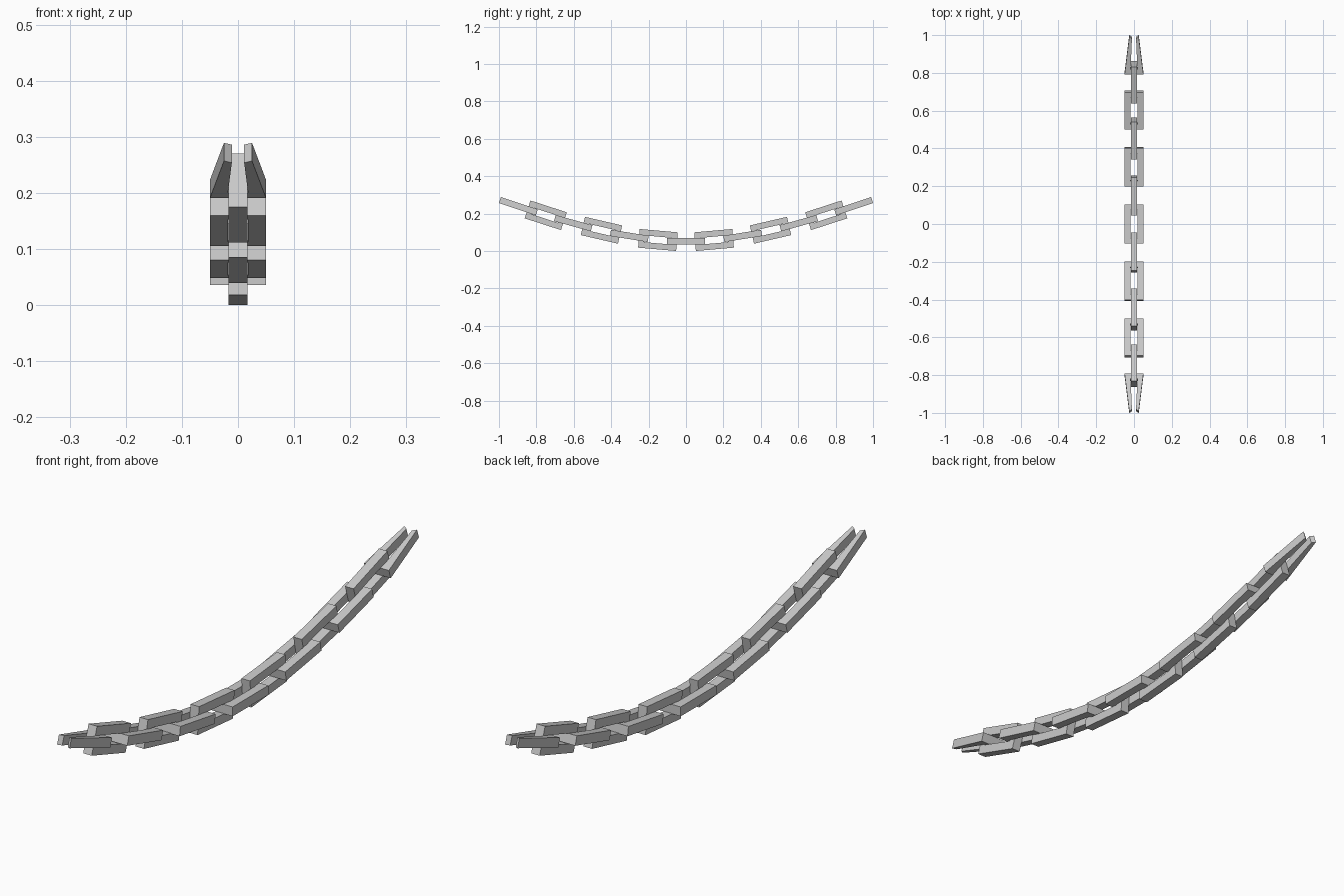
import bpy, bmesh, math
from mathutils import Matrix

if "Cube" in bpy.data.objects:
    bpy.data.objects.remove(bpy.data.objects["Cube"])

THICK = 0.034                      # bar thickness
OUT, INN = 0.05, 0.018             # outer / inner half width of a link
HALF, CROSS = 0.102, 0.028         # half length, end bar length


def make_part(name, points, faces, y, z, angle, roll):
    """Extrude a flat outline, roll it about the chain axis, pitch it along the curve."""
    bm = bmesh.new()
    verts = [bm.verts.new((px, py, -THICK / 2)) for px, py in points]
    flat = [bm.faces.new([verts[i] for i in f]) for f in faces]
    ext = bmesh.ops.extrude_face_region(bm, geom=flat)
    top = [g for g in ext["geom"] if isinstance(g, bmesh.types.BMVert)]
    bmesh.ops.translate(bm, verts=top, vec=(0, 0, THICK))
    # make sure the starting side is closed
    bm.verts.ensure_lookup_table()
    for f in faces:
        if not bm.faces.get([verts[i] for i in f]):
            bm.faces.new([verts[i] for i in f])
    bmesh.ops.recalc_face_normals(bm, faces=bm.faces)
    mesh = bpy.data.meshes.new(name)
    bm.to_mesh(mesh)
    bm.free()
    obj = bpy.data.objects.new(name, mesh)
    bpy.context.collection.objects.link(obj)
    half_turn = Matrix.Rotation(math.pi if y < 0 else 0, 4, 'Z')
    obj.matrix_world = (Matrix.Translation((0, y, z)) @ half_turn
                        @ Matrix.Rotation(math.radians(angle), 4, 'X')
                        @ Matrix.Rotation(math.radians(roll), 4, 'Y'))
    return obj


def rect(hx, hy):
    return [(-hx, -hy), (hx, -hy), (hx, hy), (-hx, hy)]


# closed rectangular link: outer and inner loop joined by a ring of four faces
LINK = rect(OUT, HALF) + rect(INN, HALF - CROSS)
RING = [(i, (i + 1) % 4, (i + 1) % 4 + 4, i + 4) for i in range(4)]

# open end link: cross bar with two tapering prongs
SIDE = [(OUT, 0), (0.025, 0.208), (0.011, 0.198), (INN, CROSS)]
END = SIDE + [(-px, py) for px, py in reversed(SIDE)]
END_FACES = [(0, 3, 4, 7), (0, 1, 2, 3), (4, 5, 6, 7)]

# one half of the hanging curve: distance, height, pitch
CURVE = [(0.15, 0.059, 5), (0.303, 0.081, 9), (0.452, 0.111, 13),
         (0.603, 0.149, 15.5), (0.75, 0.191, 18)]

make_part("flat_link", LINK, RING, 0, 0.053, 0, 0)
for side in (1, -1):
    for i, (y, z, a) in enumerate(CURVE):
        upright = i % 2 == 0
        make_part("upright_link" if upright else "flat_link",
                  LINK, RING, side * y, z, a, 90 if upright else 0)
    make_part("open_end_link", END, END_FACES, side * 0.798, 0.207, 18.5, 0)
